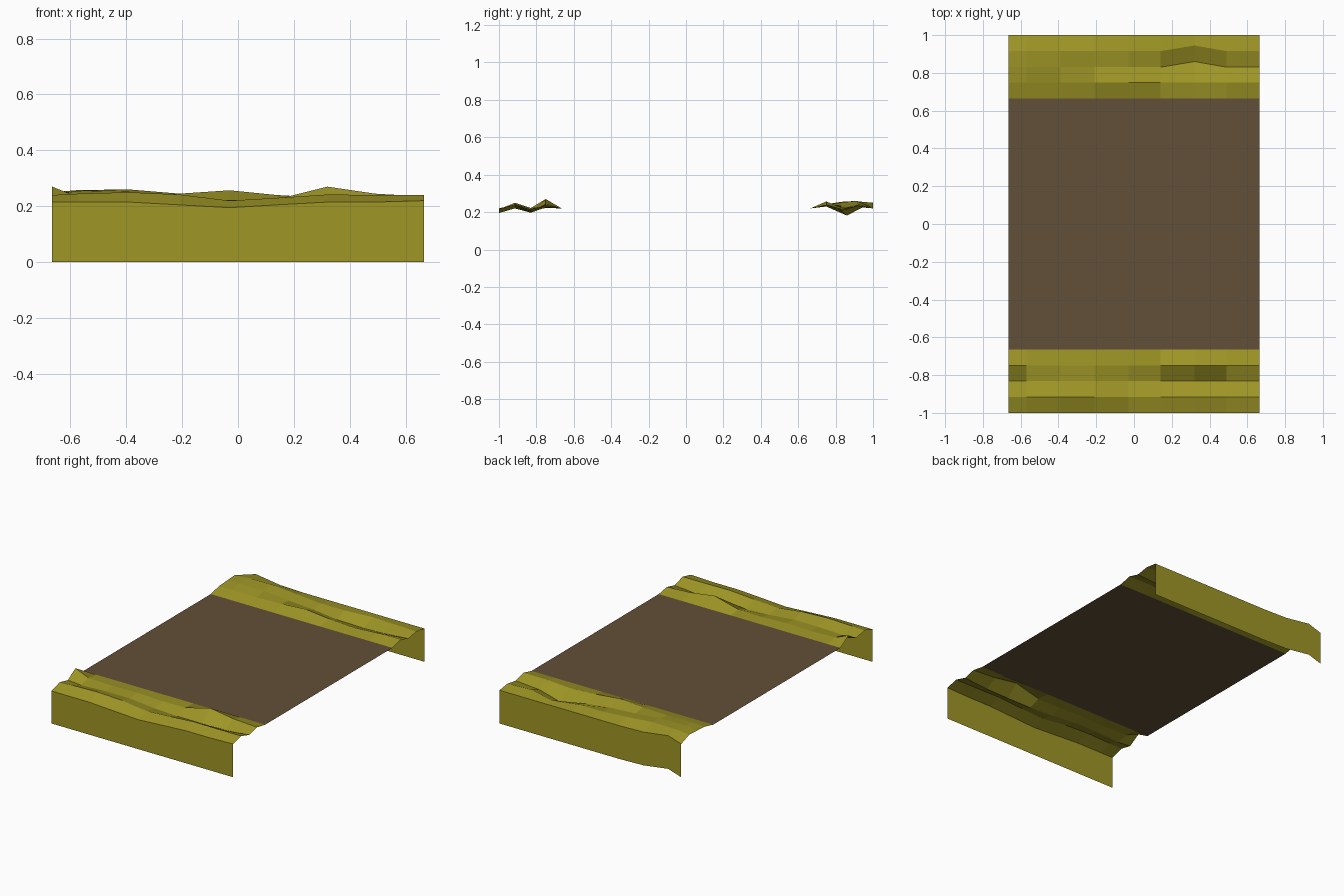
import bpy

if "Cube" in bpy.data.objects:
    bpy.data.objects.remove(bpy.data.objects["Cube"])

def material(name, rgb):
    m = bpy.data.materials.new(name)
    m.diffuse_color = (*rgb, 1)
    m.use_nodes = True
    m.node_tree.nodes["Principled BSDF"].inputs["Base Color"].default_value = m.diffuse_color
    return m

grass = material("olive grass", (0.345, 0.303, 0.019))
dirt = material("brown dirt", (0.124, 0.079, 0.040))

W, BASE = 0.665, 0.22
COLUMNS = (-W, -0.57, -0.39, -0.21, -0.03, 0.14, 0.32, 0.49, W)

def mesh_object(name, verts, faces, mat):
    me = bpy.data.meshes.new(name)
    me.from_pydata(verts, [], faces)
    me.materials.append(mat)
    ob = bpy.data.objects.new(name, me)
    bpy.context.collection.objects.link(ob)
    return ob

def grid(name, rows, mat):
    """Skin a list of equally long point rows (ordered so normals face out)."""
    n = len(rows[0])
    verts = [p for row in rows for p in row]
    faces = [(r*n + i, r*n + i + 1, (r+1)*n + i + 1, (r+1)*n + i)
             for r in range(len(rows) - 1) for i in range(n - 1)]
    return mesh_object(name, verts, faces, mat)

def row(y, heights, shift=0):
    """One line across the verge, heights in thousandths; shift moves the x=0.32 point in y."""
    return [(x, y + (shift if x == 0.32 else 0), h / 1000)
            for x, h in zip(COLUMNS, heights)]

flat = [BASE * 1000] * 9

# flat dirt road
grid("dirt_road", [[(-W, -W, BASE), (W, -W, BASE)], [(-W, W, BASE), (W, W, BASE)]], dirt)

# bumpy grass verge, front
front_edge = row(-1, (215, 215, 215, 205, 195, 205, 215, 215, 220))
grid("front_verge", [
    front_edge,
    row(-0.915, (240, 245, 250, 242, 220, 230, 242, 240, 240)),
    row(-0.83, (222, 215, 222, 222, 205, 197, 197, 200, 215)),
    row(-0.75, (270, 232, 225, 230, 222, 225, 270, 245, 235)),
    row(-W, flat)], grass)

# bumpy grass verge, back
back_edge = row(1, (220, 250, 225, 220, 220, 220, 220, 220, 220))
grid("back_verge", [
    row(W, flat),
    row(0.75, (240, 242, 240, 245, 257, 240, 230, 240, 240)),
    row(0.83, (245, 255, 252, 235, 225, 205, 182, 205, 218), 0.03),
    row(0.915, (250, 258, 260, 245, 232, 232, 225, 238, 232), 0.03),
    back_edge], grass)

# vertical skirts below the outer edges
grid("front_skirt", [[(x, y, 0) for x, y, z in front_edge], front_edge], grass)
grid("back_skirt", [back_edge, [(x, y, z - BASE) for x, y, z in back_edge]], grass)
